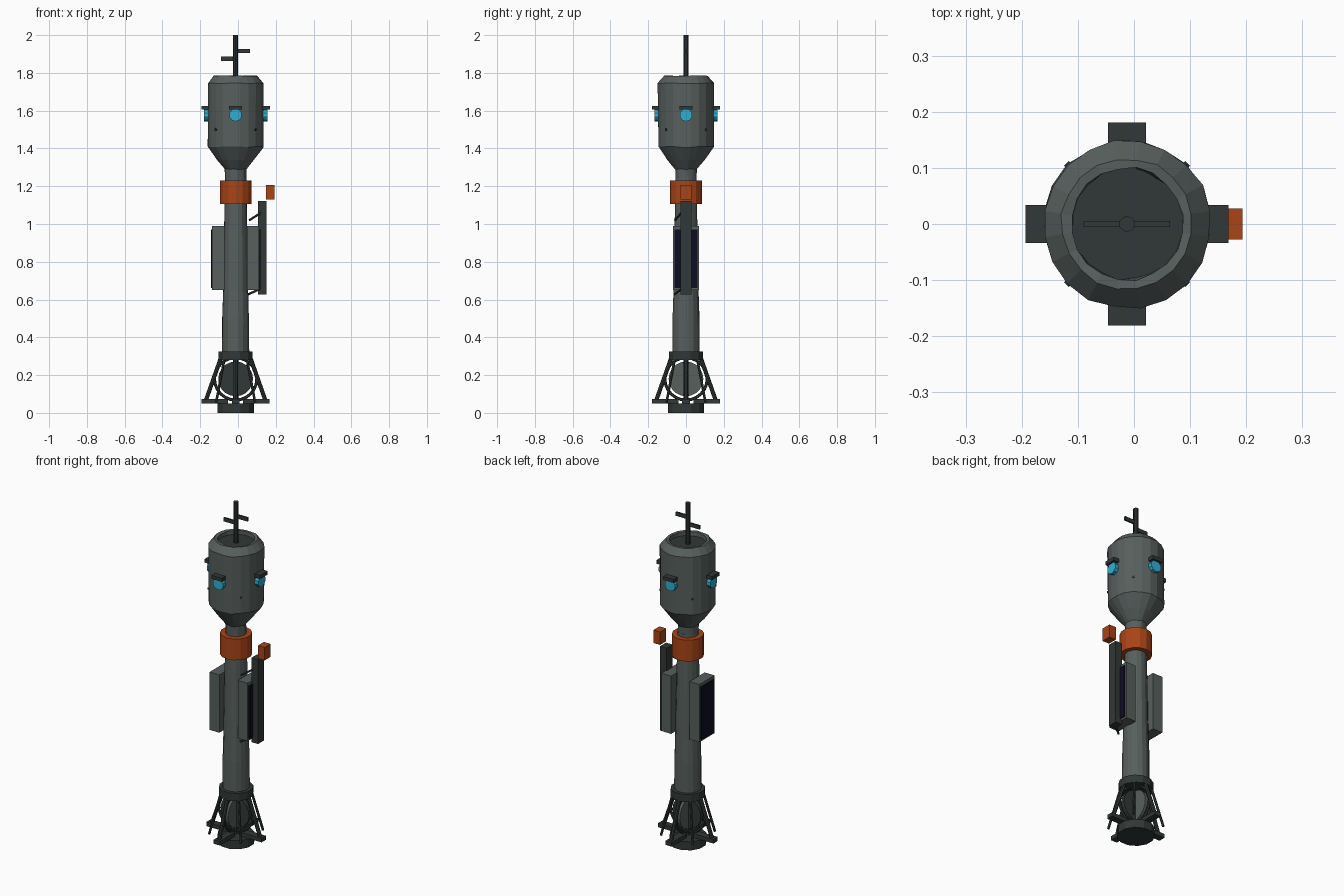
import bpy, bmesh, math, random
from mathutils import Vector, Matrix

if "Cube" in bpy.data.objects:
    bpy.data.objects.remove(bpy.data.objects["Cube"])

random.seed(4)
CX = -0.0125  # tower axis


def mat(name, rgb):
    m = bpy.data.materials.new(name)
    m.diffuse_color = (*rgb, 1)
    m.use_nodes = True
    m.node_tree.nodes["Principled BSDF"].inputs["Base Color"].default_value = m.diffuse_color
    return m


GREY = mat("weathered_grey", (0.095, 0.115, 0.11))
DARK = mat("dark_metal", (0.031, 0.04, 0.038))
ORANGE = mat("rust_orange", (0.40, 0.058, 0.008))
CYAN = mat("cyan_glow", (0.03, 0.43, 0.64))
NAVY = mat("navy_panel", (0.004, 0.004, 0.018))


def finish(name, bm, m):
    bmesh.ops.recalc_face_normals(bm, faces=bm.faces)
    me = bpy.data.meshes.new(name)
    bm.to_mesh(me)
    bm.free()
    me.materials.append(m)
    ob = bpy.data.objects.new(name, me)
    bpy.context.collection.objects.link(ob)
    return ob


def lathe(name, profile, n, m, jitter=0.0):
    """Closed turned solid from (radius, z) points around the tower axis."""
    bm = bmesh.new()
    rings = []
    for r, z in profile:
        ring = []
        for i in range(n):
            a = 2 * math.pi * (i + 0.5) / n
            rr = r + random.uniform(-jitter, jitter)
            zz = z + random.uniform(-jitter, jitter)
            ring.append(bm.verts.new((CX + rr * math.cos(a), rr * math.sin(a), zz)))
        rings.append(ring)
    for lo, hi in zip(rings, rings[1:]):
        for i in range(n):
            j = (i + 1) % n
            bm.faces.new((lo[i], lo[j], hi[j], hi[i]))
    bm.faces.new(rings[0][::-1])
    bm.faces.new(rings[-1])
    return finish(name, bm, m)


def box(name, lo, hi, m, turn=0.0):
    """Box from corner to corner, turned about the tower axis."""
    lo, hi = Vector(lo), Vector(hi)
    bm = bmesh.new()
    size = hi - lo
    bmesh.ops.create_cube(bm, size=1, matrix=Matrix.Translation((lo + hi) / 2) @ Matrix.Diagonal((*size, 1)))
    axis = Vector((CX, 0, 0))
    bmesh.ops.rotate(bm, verts=bm.verts, cent=axis, matrix=Matrix.Rotation(turn, 3, 'Z'))
    return finish(name, bm, m)


def rod(name, a, b, r, m, n=8):
    a, b = Vector(a), Vector(b)
    d = b - a
    bm = bmesh.new()
    mx = Matrix.Translation((a + b) / 2) @ d.to_track_quat('Z', 'Y').to_matrix().to_4x4()
    bmesh.ops.create_cone(bm, cap_ends=True, segments=n, radius1=r, radius2=r, depth=d.length, matrix=mx)
    return finish(name, bm, m)


def polar(r, a, z):
    return (CX + r * math.cos(a), r * math.sin(a), z)


# Base plate and upper collar of the stand
lathe("base_plate", [(0.1, 0), (0.1, 0.05)], 12, DARK)
lathe("stand_collar", [(0.093, 0.28), (0.093, 0.325)], 12, DARK)

for i in range(4):
    a = i * math.pi / 2
    # Foot bars and sloping legs
    box(f"foot_{i}", (CX + 0.04, -0.02, 0.05), (CX + 0.18, 0.02, 0.074), DARK, a)
    rod(f"leg_{i}", polar(0.158, a, 0.065), polar(0.075, a, 0.3), 0.011, DARK)
    d = a + math.pi / 4
    rod(f"diagonal_strut_{i}", polar(0.146, d, 0.055), polar(0.08, d, 0.3), 0.007, DARK, 6)
    # Lamp eyes with visors
    rod(f"eye_lamp_{i}", polar(0.13, a, 1.577), polar(0.168, a, 1.577), 0.034, CYAN, 10)
    box(f"eye_visor_{i}", (CX + 0.135, -0.034, 1.605), (CX + 0.181, 0.034, 1.626), DARK, a)

# Crossed rotor discs and hoops in the stand
ctr = Vector((CX, 0, 0.18))
for name, v, m in (("front", Vector((0, 1, 0)), DARK), ("side", Vector((1, 0, 0)), GREY)):
    rod(f"rotor_disc_{name}", ctr - v * 0.012, ctr + v * 0.012, 0.092, m, 20)
    rot = (math.pi / 2, 0, 0) if name == "front" else (0, math.pi / 2, 0)
    bpy.ops.mesh.primitive_torus_add(location=ctr, rotation=rot, major_radius=0.112, minor_radius=0.008,
                                     major_segments=24, minor_segments=6)
    hoop = bpy.context.object
    hoop.name = f"rotor_hoop_{name}"
    hoop.data.materials.append(DARK)
rod("rotor_shaft", (CX, 0, 0.04), (CX, 0, 0.3), 0.014, DARK)

# Tapered column and orange band
lathe("column", [(0.073, 0.32), (0.072, 0.5), (0.067, 0.64), (0.063, 0.9), (0.059, 1.12), (0.056, 1.25)],
      16, GREY, 0.001)
lathe("orange_band", [(0.086, 1.105), (0.086, 1.23)], 14, ORANGE)

# Head: neck flare, drum, chamfer, ragged rim and sunken top
lathe("head", [(0.055, 1.22), (0.057, 1.29), (0.098, 1.34), (0.149, 1.408), (0.15, 1.745),
               (0.117, 1.785), (0.1, 1.783), (0.099, 1.755)], 20, GREY, 0.0025)
lathe("head_top_plate", [(0.1, 1.752), (0.1, 1.76)], 20, DARK)
for i in range(4):
    a = math.pi / 4 + i * math.pi / 2
    rod(f"head_bolt_{i}", polar(0.14, a, 1.5), polar(0.153, a, 1.5), 0.007, DARK, 6)

# Antenna mast with two cross bars
rod("antenna_mast", (CX, 0, 1.75), (CX, 0, 2.0), 0.014, DARK, 10)
box("antenna_bar_upper", (CX, -0.005, 1.904), (0.064, 0.005, 1.926), DARK)
box("antenna_bar_lower", (-0.09, -0.005, 1.864), (CX, 0.005, 1.886), DARK)

# Side panel housings with navy panels
for i, side in enumerate(("right", "left")):
    t = i * math.pi
    box(f"{side}_panel_housing", (CX + 0.06, -0.07, 0.65), (CX + 0.124, 0.07, 0.99), GREY, t)
    box(f"{side}_solar_panel", (CX + 0.124, -0.06, 0.662), (CX + 0.131, 0.06, 0.972), NAVY, t)

# Long side rail with stays and orange beacon
box("side_rail", (0.106, -0.028, 0.627), (0.15, 0.028, 1.122), DARK)
rod("rail_stay_upper", (0.06, -0.058, 1.02), (0.13, -0.02, 1.065), 0.006, DARK, 6)
rod("rail_stay_lower", (0.055, -0.06, 0.628), (0.125, -0.02, 0.66), 0.006, DARK, 6)
box("orange_beacon", (0.149, -0.028, 1.13), (0.193, 0.028, 1.206), ORANGE)
